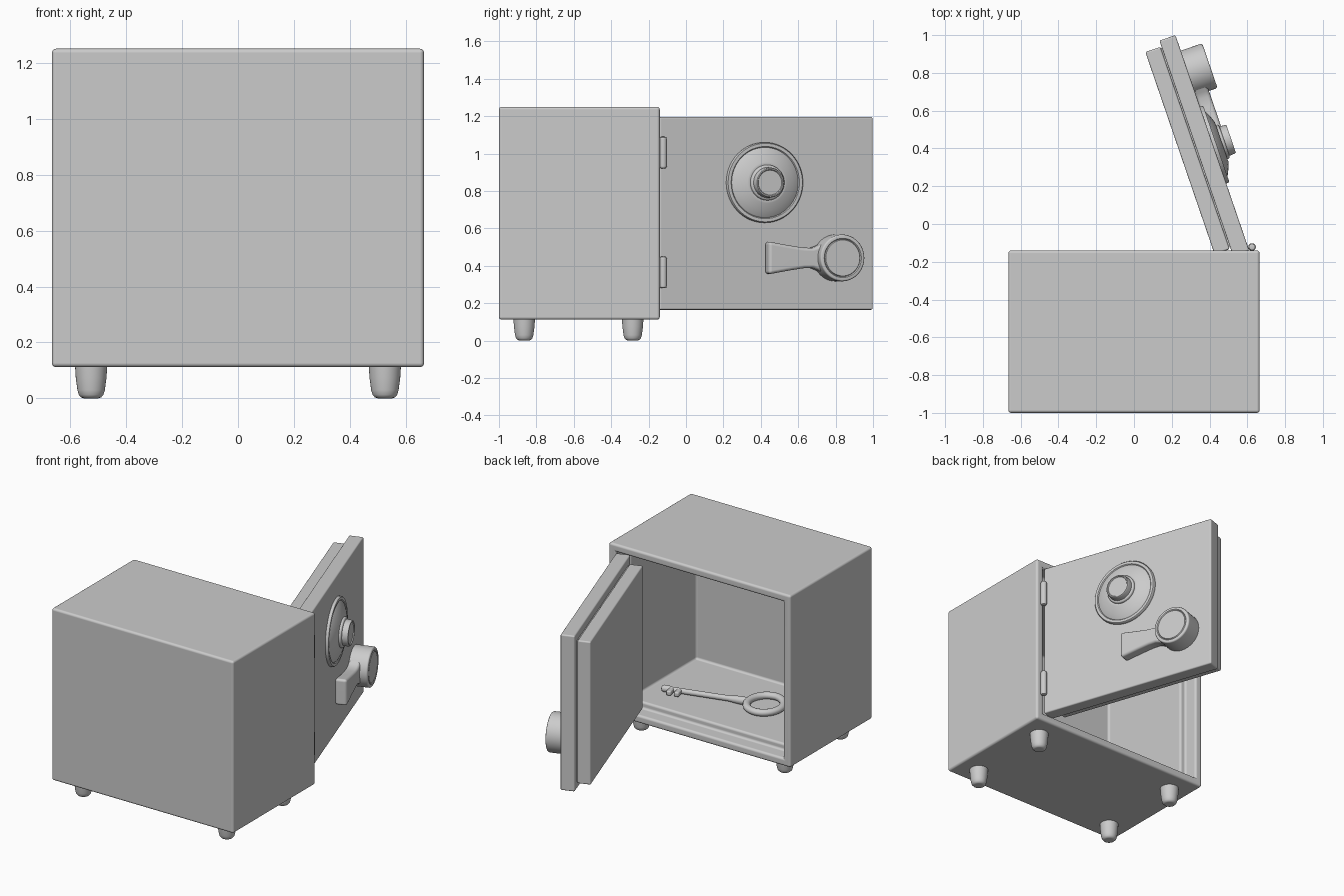
import bpy, bmesh, math
from mathutils import Matrix, Vector

if "Cube" in bpy.data.objects:
    bpy.data.objects.remove(bpy.data.objects["Cube"])

grey = bpy.data.materials.new("plain grey")
grey.use_nodes = True
grey.diffuse_color = (0.6, 0.6, 0.6, 1)
grey.node_tree.nodes["Principled BSDF"].inputs["Base Color"].default_value = (0.6, 0.6, 0.6, 1)


def finish(name, bm, matrix=Matrix(), bevel=0.0, segments=4):
    """Round the sharp edges, then make a smooth-shaded object."""
    bmesh.ops.recalc_face_normals(bm, faces=bm.faces)
    if bevel:
        sharp = [e for e in bm.edges if e.calc_face_angle(0) > math.radians(40)]
        bmesh.ops.bevel(bm, geom=sharp, offset=bevel, segments=segments,
                        profile=0.5, affect='EDGES', clamp_overlap=True)
    mesh = bpy.data.meshes.new(name)
    bm.to_mesh(mesh)
    bm.free()
    mesh.materials.append(grey)
    obj = bpy.data.objects.new(name, mesh)
    bpy.context.collection.objects.link(obj)
    obj.matrix_world = matrix
    bpy.ops.object.select_all(action='DESELECT')
    obj.select_set(True)
    bpy.context.view_layer.objects.active = obj
    bpy.ops.object.shade_smooth_by_angle(angle=math.radians(40))
    weighted = obj.modifiers.new("weighted normals", 'WEIGHTED_NORMAL')
    weighted.keep_sharp = True
    return obj


def loft(name, rings, matrix=Matrix(), bevel=0.0, segments=4):
    """Skin a row of equal-sized point rings and cap both ends."""
    bm = bmesh.new()
    loops = [[bm.verts.new(p) for p in ring] for ring in rings]
    for a, b in zip(loops, loops[1:]):
        for i in range(len(a)):
            j = (i + 1) % len(a)
            bm.faces.new((a[i], a[j], b[j], b[i]))
    bm.faces.new(loops[0])
    bm.faces.new(loops[-1])
    return finish(name, bm, matrix, bevel, segments)


def lathe(name, profile, matrix, sides=48):
    """Turn a (radius, height) profile around the local z axis."""
    turns = [2 * math.pi * i / sides for i in range(sides)]
    return loft(name, [[(r * math.cos(t), r * math.sin(t), z) for t in turns]
                       for r, z in profile], matrix)


def slab(name, outline, low, high, matrix, bevel, segments=4):
    """Extrude a flat outline along local z."""
    return loft(name, [[(x, y, z) for x, y in outline] for z in (low, high)],
                matrix, bevel, segments)


def rect(x0, x1, y0, y1):
    return [(x0, y0), (x1, y0), (x1, y1), (x0, y1)]


# Cabinet: outer shell, stepped opening and cavity in one skin
shell = [(0, -1.0), (0, -0.14), (0.052, -0.14), (0.052, -0.235), (0.095, -0.235), (0.095, -0.92)]
loft("cabinet", [[(x, y, z) for x, z in rect(-0.665 + d, 0.665 - d, 0.112 + d, 1.25 - d)]
                 for d, y in shell], bevel=0.015)

# Feet
foot = [(0.025, 0), (0.036, 0.004), (0.044, 0.013), (0.049, 0.03), (0.055, 0.075), (0.058, 0.125)]
for x, side in ((-0.525, "right"), (0.525, "left")):
    for y, end in ((-0.865, "front"), (-0.285, "back")):
        lathe(f"{end}_{side}_foot", foot, Matrix.Translation((x, y, 0)))

# Hinge knuckles
knuckle = [(0.008, 0), (0.016, 0.004), (0.02, 0.014), (0.02, 0.156), (0.016, 0.166), (0.008, 0.17)]
for z, place in ((0.28, "lower"), (0.92, "upper")):
    lathe(f"{place}_hinge", knuckle, Matrix.Translation((0.625, -0.122, z)), 24)

# Open door frame: local x runs along the door, y is up, z points outward
along = Vector((-0.324, 0.946, 0)).normalized()
outward = along.cross(Vector((0, 0, 1)))
door = Matrix((along, (0, 0, 1), outward)).transposed().to_4x4()
door.translation = (0.61, -0.14, 0)
slab("door_outer_plate", rect(0, 1.205, 0.165, 1.195), -0.09, 0, door, 0.009)
slab("door_core", rect(0.05, 1.165, 0.215, 1.145), -0.11, -0.08, door, 0)
slab("door_inner_plate", rect(0.04, 1.172, 0.207, 1.153), -0.18, -0.096, door, 0.009)

# Combination dial with its turning knob
dial = [(0.215, -0.01), (0.215, 0.012), (0.21, 0.018), (0.193, 0.018), (0.188, 0.012),
        (0.183, 0.018), (0.15, 0.034), (0.11, 0.048), (0.1, 0.048)]
lathe("dial", dial, door @ Matrix.Translation((0.59, 0.845, 0)), 64)
knob = [(0.095, 0.04), (0.095, 0.056), (0.09, 0.062), (0.082, 0.064), (0.08, 0.095),
        (0.076, 0.101), (0.07, 0.101), (0.066, 0.095)]
lathe("dial_knob", knob, door @ Matrix.Translation((0.59, 0.845, 0)))

# Handle hub and flared lever
hub = [(0.125, -0.01), (0.125, 0.11), (0.122, 0.117), (0.117, 0.12), (0.105, 0.12),
       (0.1, 0.114), (0.096, 0.12)]
handle = door @ Matrix.Translation((0.993, 0.442, 0))
lathe("handle_hub", hub, handle)
half = [(-0.4, 0.088), (-0.28, 0.067), (-0.2, 0.055), (-0.15, 0.054), (-0.12, 0.064), (-0.08, 0.085)]
slab("handle_lever", half + [(x, -y) for x, y in reversed(half)], -0.005, 0.072, handle, 0.018)

# Key lying on the cavity floor: local x runs from the bow to the tip
key = Matrix.Translation((-0.163, -0.595, 0.228)) @ Matrix.Rotation(math.radians(14.8), 4, 'Z')
bm = bmesh.new()
steps, tube = 48, 12
grid = []
for i in range(steps):
    t = 2 * math.pi * i / steps
    row = []
    for j in range(tube):
        s = 2 * math.pi * j / tube
        r = 0.024 * math.cos(s)
        row.append(bm.verts.new(((0.11 + r) * math.cos(t), (0.125 + r) * math.sin(t),
                                 0.022 * math.sin(s))))
    grid.append(row)
for i in range(steps):
    a, b = grid[i], grid[(i + 1) % steps]
    for j in range(tube):
        k = (j + 1) % tube
        bm.faces.new((a[j], b[j], b[k], a[k]))
finish("key_bow", bm, key)
shaft = [(0.02, 0.11), (0.026, 0.14), (0.024, 0.18), (0.018, 0.23), (0.017, 0.6),
         (0.022, 0.615), (0.022, 0.645), (0.016, 0.658), (0.006, 0.662)]
lathe("key_shaft", shaft, key @ Matrix.Rotation(math.pi / 2, 4, 'Y'), 20)
for i, x in enumerate((0.53, 0.58)):
    slab(f"key_tooth_{i + 1}", rect(x, x + 0.032, 0, 0.062), -0.015, 0.015, key, 0.008, 3)
